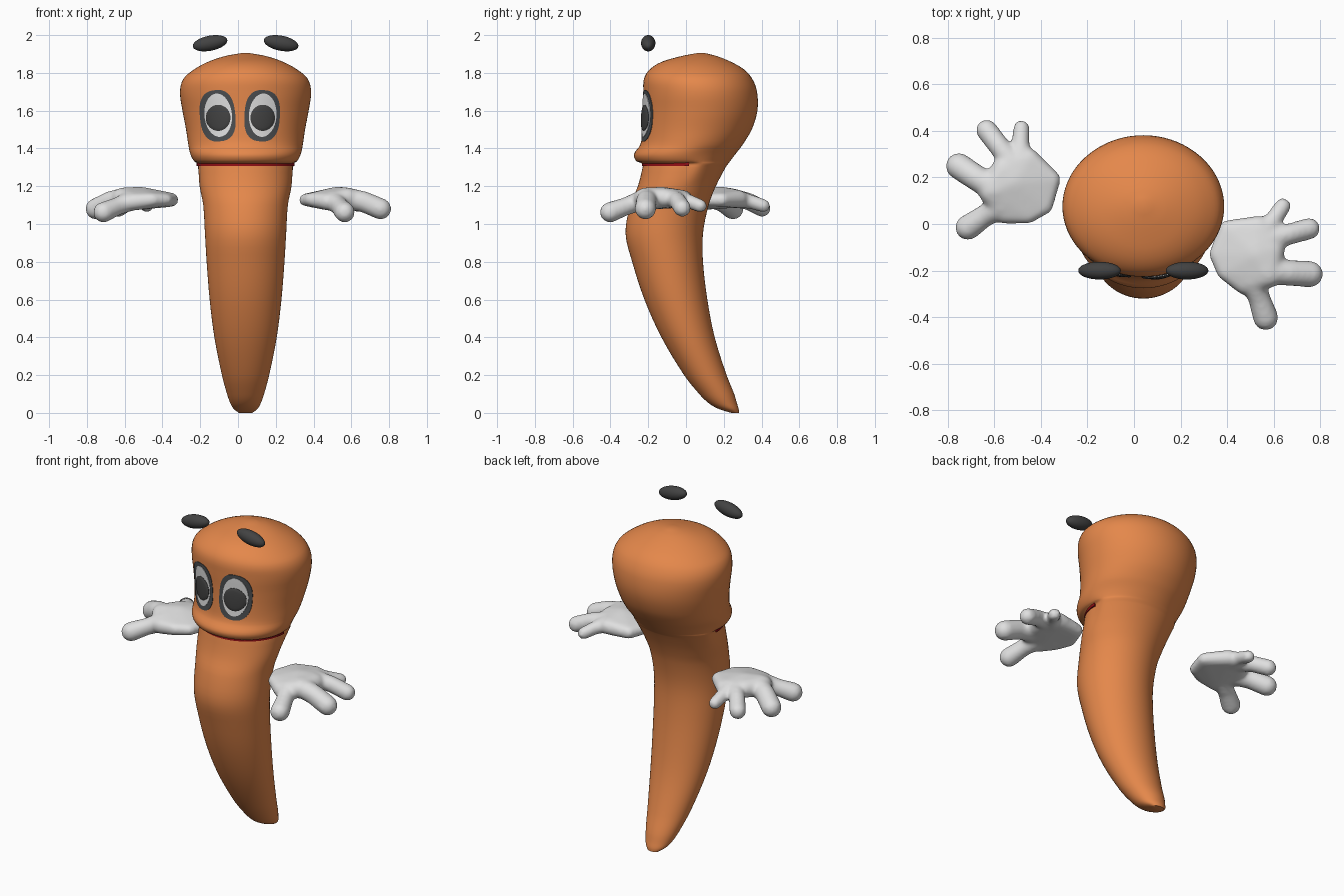
import bpy, bmesh, math
from mathutils import Vector, Matrix

if "Cube" in bpy.data.objects:
    bpy.data.objects.remove(bpy.data.objects["Cube"])

CX = 0.04  # body axis in x


def material(name, rgb):
    m = bpy.data.materials.new(name)
    m.diffuse_color = (*rgb, 1)
    m.use_nodes = True
    m.node_tree.nodes["Principled BSDF"].inputs["Base Color"].default_value = m.diffuse_color
    return m


ORANGE = material("orange skin", (0.78, 0.245, 0.07))
WHITE = material("soft white", (0.74, 0.74, 0.74))
DARK = material("dark grey", (0.055, 0.055, 0.055))
RIM = material("rim grey", (0.07, 0.075, 0.08))
RED = material("mouth red", (0.3, 0.005, 0.008))


def finish(bm, name, mat, angle=40):
    bmesh.ops.recalc_face_normals(bm, faces=bm.faces)
    me = bpy.data.meshes.new(name)
    bm.to_mesh(me)
    bm.free()
    me.materials.append(mat)
    ob = bpy.data.objects.new(name, me)
    bpy.context.collection.objects.link(ob)
    bpy.context.view_layer.objects.active = ob
    ob.select_set(True)
    bpy.ops.object.shade_smooth_by_angle(angle=math.radians(angle))
    ob.select_set(False)
    return ob


# Body profile: height, half width, front y, back y
ROWS = [
    (0.0, 0.035, 0.24, 0.28), (0.02, 0.062, 0.175, 0.279), (0.05, 0.08, 0.122, 0.27),
    (0.1, 0.098, 0.07, 0.255), (0.2, 0.125, -0.01, 0.215), (0.4, 0.165, -0.13, 0.152),
    (0.6, 0.19, -0.22, 0.113), (0.8, 0.206, -0.285, 0.09), (0.95, 0.215, -0.32, 0.09),
    (1.1, 0.224, -0.295, 0.12), (1.2, 0.243, -0.255, 0.158), (1.3, 0.25, -0.23, 0.21),
    (1.32, 0.252, -0.232, 0.224), (1.332, 0.272, -0.262, 0.233), (1.37, 0.292, -0.275, 0.262),
    (1.42, 0.303, -0.242, 0.30), (1.5, 0.315, -0.23, 0.348), (1.6, 0.334, -0.225, 0.378),
    (1.7, 0.347, -0.226, 0.376), (1.77, 0.328, -0.222, 0.35), (1.82, 0.27, -0.19, 0.305),
    (1.86, 0.195, -0.125, 0.235), (1.89, 0.105, -0.02, 0.16), (1.905, 0.02, 0.06, 0.1),
]


def spline(i, t):
    p = [ROWS[min(max(i + k, 0), len(ROWS) - 1)] for k in (-1, 0, 1, 2)]
    out = []
    for c in range(4):
        z0, z1, z2, z3 = (q[0] for q in p)
        a, b, d, e = (q[c] for q in p)
        h = z2 - z1
        m1 = (d - a) / (z2 - z0) * h
        m2 = (e - b) / (z3 - z1) * h
        out.append((2*t**3 - 3*t*t + 1) * b + (t**3 - 2*t*t + t) * m1
                   + (3*t*t - 2*t**3) * d + (t**3 - t*t) * m2)
    return out


def section(z):
    i = max(k for k in range(len(ROWS) - 1) if ROWS[k][0] <= z)
    return spline(i, (z - ROWS[i][0]) / (ROWS[i + 1][0] - ROWS[i][0]))


def body_point(z, w, f, b, a):
    s = math.sin(a)
    if 1.2 < z < 1.42:  # the lip step fades out towards the back
        t = min(max((s - 0.05) / 0.4, 0), 1)
        t = t * t * (3 - 2 * t)
        w += t * (0.243 + (z - 1.2) / 0.22 * 0.06 - w)
    return (CX + w * math.cos(a), (f + b) / 2 + (b - f) / 2 * s, z)


def body():
    bm = bmesh.new()
    n, rings = 72, []
    secs = [spline(i, k / 4) for i in range(len(ROWS) - 1) for k in range(4)] + [ROWS[-1]]
    for sec in secs:
        rings.append([bm.verts.new(body_point(*sec, 2 * math.pi * k / n)) for k in range(n)])
    for r, s in zip(rings, rings[1:]):
        for k in range(n):
            bm.faces.new((r[k], r[(k + 1) % n], s[(k + 1) % n], s[k]))
    bm.faces.new(rings[0])
    bm.faces.new(rings[-1])
    finish(bm, "body", ORANGE, 50)


body()


# Eye layers: patches that follow the front of the head
def head_front(x, z):
    _, w, f, b = section(z)
    return (f + b) / 2 - (b - f) / 2 * math.sqrt(max(0, 1 - ((x - CX) / w) ** 2))


def patch(name, mat, cx, cz, rx, rz, lift, dome=0.0, tilt=0.0, power=2.0):
    bm = bmesh.new()
    n, steps = 48, 8
    rings = []
    for s in range(1, steps + 1):
        q, ring = s / steps, []
        for k in range(n):
            a = 2 * math.pi * k / n
            c, d = math.cos(a), math.sin(a)
            u = rx * q * math.copysign(abs(c) ** (2 / power), c)
            v = rz * q * math.copysign(abs(d) ** (2 / power), d)
            x = cx + u * math.cos(tilt) - v * math.sin(tilt)
            z = cz + u * math.sin(tilt) + v * math.cos(tilt)
            y = head_front(x, z) - lift - dome * math.sqrt(max(0, 1 - q * q))
            ring.append(bm.verts.new((x, y, z)))
        rings.append(ring)
    # outer skirt sinks into the head
    rings.append([bm.verts.new(v.co + Vector((0, lift + 0.004, 0))) for v in rings[-1]])
    bm.faces.new(rings[0])
    for r, s in zip(rings, rings[1:]):
        for k in range(n):
            bm.faces.new((r[k], r[(k + 1) % n], s[(k + 1) % n], s[k]))
    finish(bm, name, mat)


for side, cx, tilt in (("left", -0.108, 0.1), ("right", 0.128, -0.06)):
    patch(side + "_eye_rim", RIM, cx, 1.573, 0.094, 0.136, 0.003, tilt=tilt, power=2.6)
    patch(side + "_eye_white", WHITE, cx + 0.003, 1.576, 0.073, 0.115, 0.006, tilt=tilt)
    patch(side + "_pupil", DARK, cx + 0.003, 1.562, 0.065, 0.069, 0.008, dome=0.01)

# Eyebrows: floating ellipsoids, inner ends raised
for side, s in (("left", -1), ("right", 1)):
    bm = bmesh.new()
    bmesh.ops.create_uvsphere(bm, u_segments=32, v_segments=16, radius=1)
    bm.transform(Matrix.Translation((CX + s * 0.188, -0.2, 1.957))
                 @ Matrix.Rotation(s * math.radians(11), 4, 'Y')
                 @ Matrix.Diagonal((0.093, 0.038, 0.04, 1)))
    finish(bm, side + "_eyebrow", DARK)

# Mouth: thin half disc just proud of the neck under the lip
bm = bmesh.new()
arc = [math.pi * (1 + k / 40) for k in range(41)]
lo = bm.faces.new([bm.verts.new((CX + 0.259 * math.cos(a), 0.015 + 0.248 * math.sin(a), 1.308))
                   for a in arc])
top = bmesh.ops.extrude_face_region(bm, geom=[lo])
bmesh.ops.translate(bm, vec=(0, 0, 0.018),
                    verts=[g for g in top["geom"] if isinstance(g, bmesh.types.BMVert)])
finish(bm, "mouth", RED)


# Hands: hulls of spheres fused by a voxel remesh, relative to the palm centre
PALM = [(-0.122, -0.02, 0.0, 0.032), (-0.075, 0.09, 0.0, 0.037), (0.06, 0.10, 0.005, 0.046),
        (0.12, 0.0, 0.01, 0.052), (0.105, -0.11, 0.01, 0.054), (0.0, -0.148, -0.01, 0.046),
        (-0.085, -0.095, 0.0, 0.036), (0.05, -0.02, 0.022, 0.048)]
FINGERS = [((0.08, 0.07, 0.005, 0.05), (0.125, 0.13, -0.01, 0.038), (0.163, 0.186, -0.032, 0.036)),
           ((0.09, 0.04, 0.01, 0.05), (0.19, 0.066, -0.008, 0.046), (0.277, 0.09, -0.044, 0.047)),
           ((0.09, -0.09, 0.01, 0.058), (0.19, -0.1, -0.01, 0.056), (0.28, -0.105, -0.048, 0.057)),
           ((0.03, -0.13, -0.005, 0.054), (0.063, -0.21, -0.035, 0.048),
            (0.09, -0.292, -0.066, 0.055))]


def hull(bm, balls):
    part = bmesh.new()
    for x, y, z, r in balls:
        bmesh.ops.create_icosphere(part, subdivisions=3, radius=r,
                                   matrix=Matrix.Translation((x, y, z)))
    res = bmesh.ops.convex_hull(part, input=part.verts)
    inner = {g for g in res["geom_interior"] + res["geom_unused"]
             if isinstance(g, bmesh.types.BMVert)}
    bmesh.ops.delete(part, geom=list(inner), context='VERTS')
    tmp = bpy.data.meshes.new("tmp")
    part.to_mesh(tmp)
    part.free()
    bm.from_mesh(tmp)
    bpy.data.meshes.remove(tmp)


def hand(name, matrix):
    bm = bmesh.new()
    hull(bm, PALM)
    for f in FINGERS:
        hull(bm, f[:2])
        hull(bm, f[1:])
    bm.transform(matrix)
    ob = finish(bm, name, WHITE)
    rm = ob.modifiers.new("fuse", 'REMESH')
    rm.mode, rm.voxel_size, rm.use_smooth_shade = 'VOXEL', 0.01, True
    sm = ob.modifiers.new("soften", 'SMOOTH')
    sm.factor, sm.iterations = 0.5, 14


hand("right_hand", Matrix.Translation((0.475, -0.11, 1.128)))
hand("left_hand", Matrix.Translation((-0.465, 0.164, 1.128)) @ Matrix.Diagonal((-1, 1, 1, 1))
     @ Matrix.Rotation(math.radians(37), 4, 'Z'))
